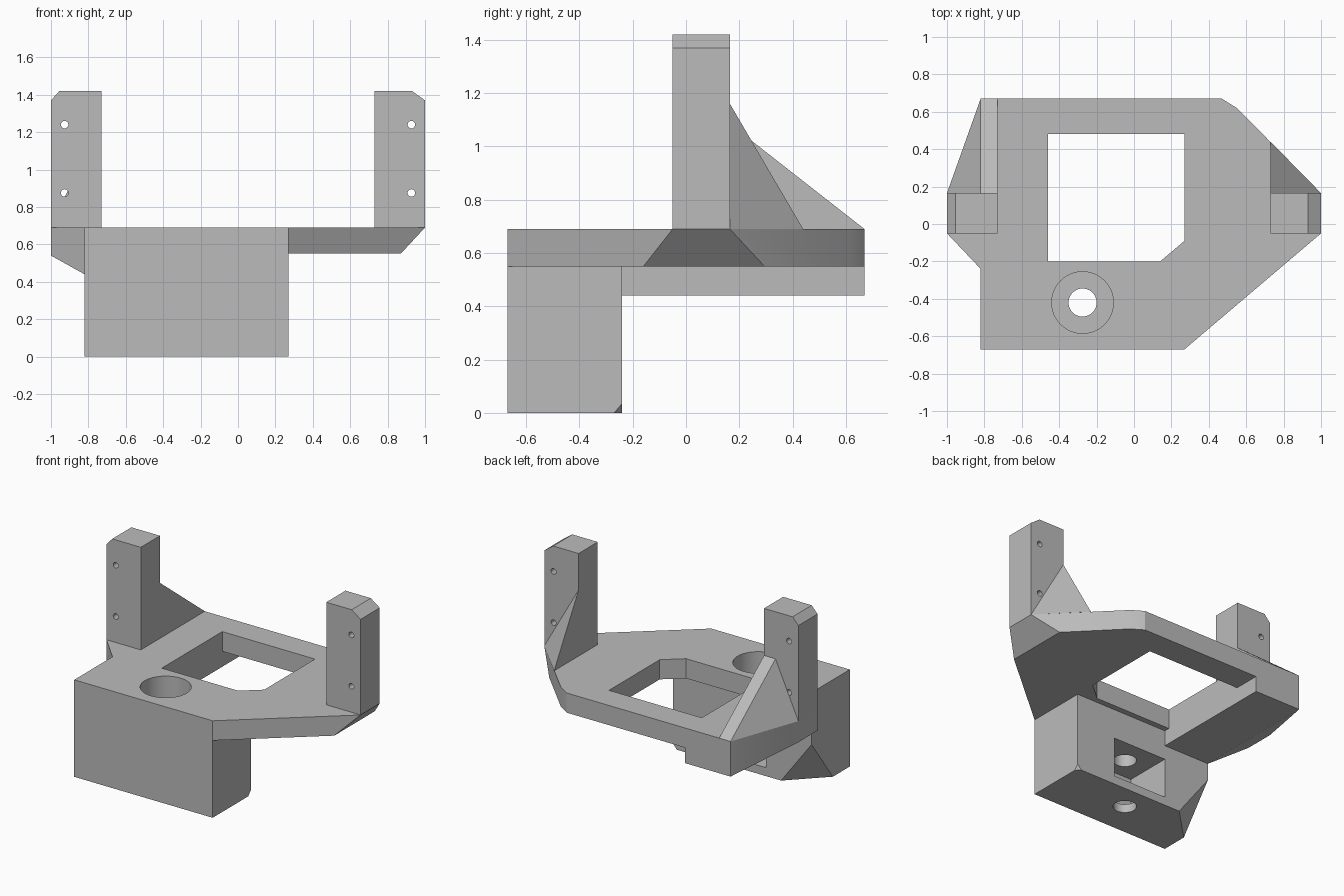
import bpy, bmesh, math
from mathutils import Matrix

if "Cube" in bpy.data.objects:
    bpy.data.objects.remove(bpy.data.objects["Cube"])

grey = bpy.data.materials.new("light grey plastic")
grey.diffuse_color = (0.5, 0.5, 0.5, 1)
grey.use_nodes = True
grey.node_tree.nodes["Principled BSDF"].inputs["Base Color"].default_value = grey.diffuse_color


def finish(name, bm):
    bmesh.ops.recalc_face_normals(bm, faces=bm.faces)
    me = bpy.data.meshes.new(name)
    bm.to_mesh(me)
    bm.free()
    me.materials.append(grey)
    ob = bpy.data.objects.new(name, me)
    bpy.context.collection.objects.link(ob)
    return ob


def hull(name, pts):
    """Convex solid around the given corners."""
    bm = bmesh.new()
    for p in pts:
        bm.verts.new(p)
    r = bmesh.ops.convex_hull(bm, input=bm.verts)
    junk = {g for g in r["geom_interior"] + r["geom_unused"] if isinstance(g, bmesh.types.BMVert)}
    bmesh.ops.delete(bm, geom=list(junk), context='VERTS')
    bmesh.ops.dissolve_limit(bm, angle_limit=0.005, verts=bm.verts, edges=bm.edges)
    return finish(name, bm)


def prism(outline, z0, z1):
    return [(x, y, z) for z in (z0, z1) for x, y in outline]


def box(x0, x1, y0, y1, z0, z1):
    return prism([(x0, y0), (x1, y0), (x1, y1), (x0, y1)], z0, z1)


def cylinder(name, centre, r, depth, along_y=False, n=48):
    bm = bmesh.new()
    m = Matrix.Translation(centre)
    if along_y:
        m = m @ Matrix.Rotation(math.pi / 2, 4, 'X')
    bmesh.ops.create_cone(bm, cap_ends=True, segments=n, radius1=r, radius2=r, depth=depth, matrix=m)
    return finish(name, bm)


def combine(ob, others, op):
    for o in others:
        mod = ob.modifiers.new("bool", 'BOOLEAN')
        mod.operation, mod.solver, mod.object = op, 'EXACT', o
        dg = bpy.context.evaluated_depsgraph_get()
        me = bpy.data.meshes.new_from_object(ob.evaluated_get(dg))
        ob.modifiers.clear()
        ob.data = me
        bpy.data.objects.remove(o)


T = 0.69   # top of the plate
B = 0.55   # underside of the plate

# Main plate, undercut at its right tip
shared = [(-.82, -.67), (.27, -.67), (.55, .62), (.47, .67), (-.82, .67)]
body = hull("bracket_body", prism(shared, B, T) +
            [(1, -.05, T), (1, .165, T), (.87, -.16, B), (.87, .295, B)])

# Deep clamp block with a large and a small clipped bottom corner
block = hull("clamp_block", [
    (-.82, -.67, 0), (.27, -.67, 0), (-.82, -.67, T), (.27, -.67, T),
    (-.82, -.24, T), (.27, -.24, T),
    (-.82, -.48, 0), (-.58, -.24, 0), (-.82, -.24, .32),
    (.27, -.27, 0), (.24, -.24, 0), (.27, -.24, .035)])

# Left rail and the tapered wing under the left post
rail = hull("left_rail", box(-.82, -.46, -.3, .67, .44, T))
wing = hull("left_wing", [
    (-1, -.05, T), (-1, .165, T), (-1, -.05, .54), (-1, .165, .54),
    (-.82, -.24, T), (-.82, .67, T), (-.82, -.24, .44), (-.82, .67, .44)])

combine(body, [block, rail, wing], 'UNION')

# Window, screw counterbore, through hole and nut pocket
window = hull("window_cutter", prism(
    [(-.46, -.2), (.14, -.2), (.27, -.09), (.27, .48), (-.46, .48)], .3, 1))
pocket = hull("pocket_cutter", box(-.46, -.04, -.58, -.1, .06, .34))
bore = cylinder("bore_cutter", (-.275, -.42, .7), .165, .5)
screw = cylinder("screw_cutter", (-.275, -.42, .3), .075, 1)
combine(body, [window, pocket, bore, screw], 'DIFFERENCE')

# Upright posts with clipped outer top corners and two screw holes each
for side, s, cut in (("left", -1, .045), ("right", 1, .07)):
    profile = [(.73, T), (1, T), (1, 1.37), (1 - cut, 1.42), (.73, 1.42)]
    post = hull(side + "_post", [(s * x, y, z) for x, z in profile for y in (-.05, .165)])
    holes = [cylinder("post_hole", (s * .927, 0, z), .02, 1, True, 24) for z in (.875, 1.24)]
    combine(post, holes, 'DIFFERENCE')

# Gussets behind the posts
hull("left_gusset", [
    (-1, .165, T), (-.73, .165, T), (-.82, .67, T), (-.73, .67, T),
    (-.82, .165, 1.085), (-.73, .165, 1.085)])
hull("right_gusset", [(.73, .165, T), (1, .165, T), (.73, .44, T), (.73, .165, 1.16)])

# Smooth the bores, keep every edge crisp
for ob in bpy.data.objects:
    bpy.ops.object.select_all(action='DESELECT')
    ob.select_set(True)
    bpy.context.view_layer.objects.active = ob
    bpy.ops.object.shade_smooth_by_angle(angle=math.radians(20))
